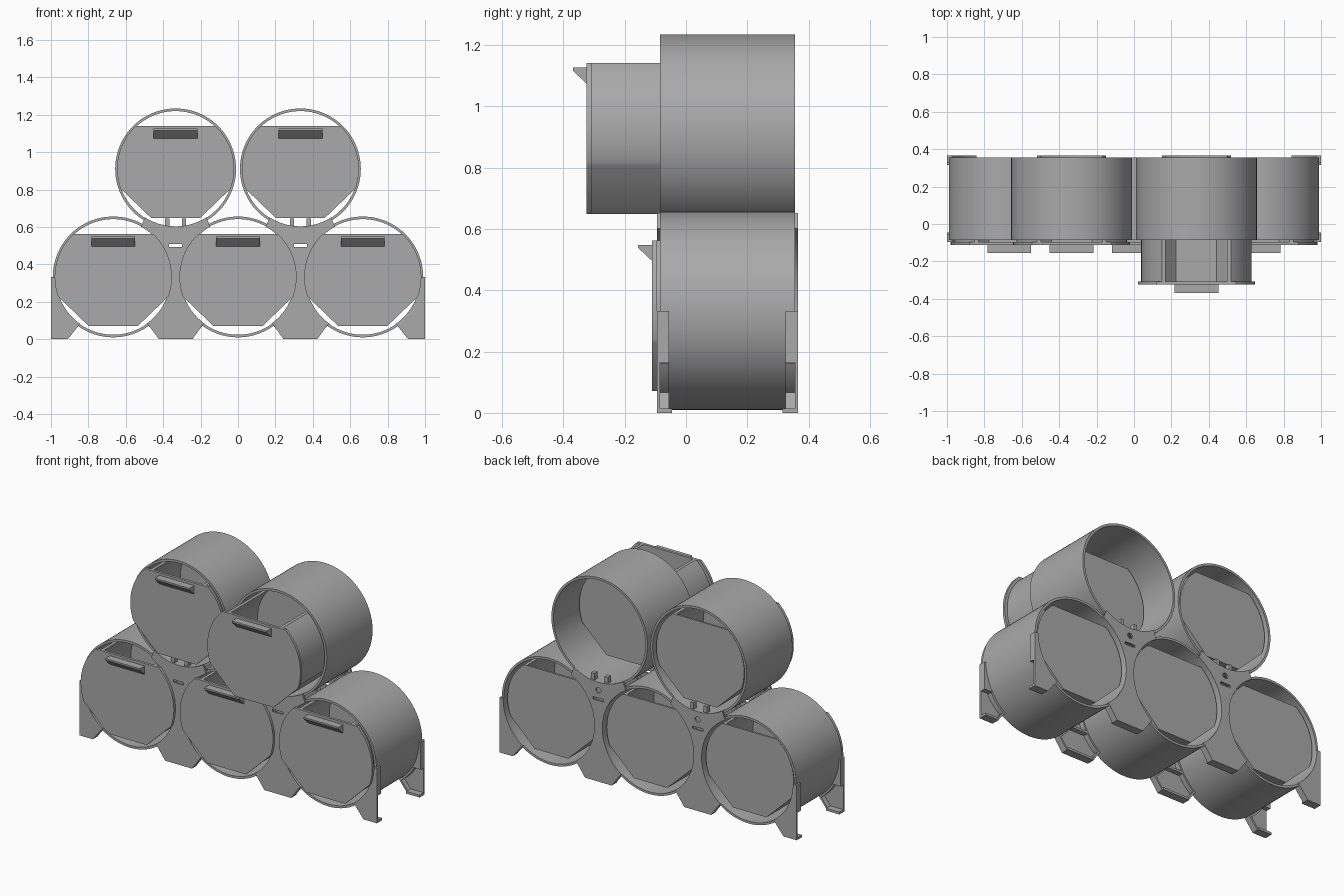
import bpy, bmesh
from math import sin, cos, asin, degrees, radians, sqrt

if "Cube" in bpy.data.objects:
    bpy.data.objects.remove(bpy.data.objects["Cube"])

grey = bpy.data.materials.new("grey plastic")
grey.use_nodes = True
grey.diffuse_color = (0.4, 0.4, 0.4, 1)
grey.node_tree.nodes["Principled BSDF"].inputs["Base Color"].default_value = (0.4, 0.4, 0.4, 1)

R_OUT, R_IN = 0.323, 0.309          # storage tube
SPACING, LOW_Z = 0.667, 0.333
HIGH_Z = LOW_Z + SPACING * sqrt(0.75)
FRONT, BACK = -0.085, 0.355         # tube ends
PLATE = 0.01
PULL = 0.213                        # travel of the open drawer


def arc(cx, cz, r, a0, a1, n=24):
    return [(cx + r * cos(radians(a0 + (a1 - a0) * i / n)),
             cz + r * sin(radians(a0 + (a1 - a0) * i / n))) for i in range(n + 1)]


def build(name, bm):
    bmesh.ops.recalc_face_normals(bm, faces=bm.faces)
    me = bpy.data.meshes.new(name)
    bm.to_mesh(me)
    bm.free()
    me.materials.append(grey)
    ob = bpy.data.objects.new(name, me)
    bpy.context.collection.objects.link(ob)
    return ob


def prism(name, groups, axis="y"):
    """Extrude outlines; each group is (points, start, end)."""
    bm = bmesh.new()
    for pts, s, e in groups:
        place = (lambda p, t: (p[0], t, p[1])) if axis == "y" else (lambda p, t: (t, p[0], p[1]))
        a = [bm.verts.new(place(p, s)) for p in pts]
        b = [bm.verts.new(place(p, e)) for p in pts]
        bm.faces.new(a)
        bm.faces.new(b[::-1])
        for i in range(len(pts)):
            j = (i + 1) % len(pts)
            bm.faces.new((a[i], b[i], b[j], a[j]))
    return build(name, bm)


def rect(x0, x1, z0, z1):
    return [(x0, z0), (x1, z0), (x1, z1), (x0, z1)]


def tube(name, x, z):
    bm = bmesh.new()
    n = 96
    rings = []
    for r, y in ((R_OUT, FRONT), (R_OUT, BACK), (R_IN, BACK), (R_IN, FRONT)):
        rings.append([bm.verts.new((px, y, pz)) for px, pz in arc(x, z, r, 0, 360, n)[:-1]])
    for k in range(4):
        a, b = rings[k], rings[(k + 1) % 4]
        for i in range(n):
            j = (i + 1) % n
            bm.faces.new((a[i], a[j], b[j], b[i]))
    return build(name, bm)


def drawer_outline(x, z, r, top=0.23, low=-0.105, bottom=-0.262):
    """Round outline with flat top, flat bottom and cut lower corners."""
    a_top, a_low = degrees(asin(top / r)), degrees(asin(low / r))
    half = r * cos(radians(a_low)) + (bottom - low) * 1.04
    right = arc(0, 0, r, a_top, a_low) + [(half, bottom)]
    return [(x + px, z + pz) for px, pz in right + [(-px, pz) for px, pz in right[::-1]]]


def drawer(name, x, z, shift):
    f = FRONT - PLATE - shift
    tail = 0.34 - shift
    outer = drawer_outline(x, z, 0.295)
    inner = drawer_outline(x, z, 0.283, low=-0.1, bottom=-0.25)
    inner[0], inner[-1] = (inner[0][0], z + 0.23), (inner[-1][0], z + 0.23)
    prism(name + "_tray", [(outer + inner[::-1], f, tail - 0.012)])
    prism(name + "_back", [(outer, tail - 0.012, tail)])
    prism(name + "_front", [(drawer_outline(x, z, 0.313), f - 0.016, f)])
    y = f - 0.016
    grip = [(y, z + 0.215), (y - 0.045, z + 0.215), (y - 0.045, z + 0.205), (y, z + 0.163)]
    prism(name + "_handle", [(grip, x - 0.117, x + 0.117)], "x")


def cut(target, cutter):
    cutter.hide_render = True
    cutter.hide_viewport = True
    mod = target.modifiers.new("cut", "BOOLEAN")
    mod.object = cutter
    mod.solver = "EXACT"


def connector(name, x, front):
    """Plate joining two lower tubes and cradling an upper one."""
    side = SPACING / 2
    outline = ([(x + 0.09, 0), (x + 0.146, 0.077)]
               + arc(x + side, LOW_Z, 0.307, 234.5, 119)
               + arc(x, HIGH_Z, 0.307, -57.6, -122.4)
               + arc(x - side, LOW_Z, 0.307, 61, -54.5)
               + [(x - 0.146, 0.077), (x - 0.09, 0)])
    y0, inner, deep = (FRONT - PLATE, FRONT, -0.055) if front else (BACK + PLATE, BACK, 0.325)
    plate = prism(name + "_plate", [(outline, y0, inner)])
    slot = prism(name + "_slot_cutter", [(rect(x - 0.035, x + 0.035, 0.492, 0.508), y0 - 0.02, y0 + 0.02)])
    cut(plate, slot)
    if not front:
        hole = prism(name + "_hole_cutter", [(arc(x, 0.555, 0.017, 0, 345, 23), y0 - 0.02, y0 + 0.02)])
        cut(plate, hole)
    # Flanges against the tubes, and the foot pad
    wall = lambda cx, cz, a, b: arc(cx, cz, R_OUT, a, b) + arc(cx, cz, R_OUT + 0.009, b, a)
    groups = [(wall(x - side, LOW_Z, -54, 58), inner, deep),
              (wall(x + side, LOW_Z, 234, 122), inner, deep),
              (wall(x, HIGH_Z, -62, -118), inner, deep),
              (rect(x - 0.06, x + 0.06, 0.155, 0.168), inner, deep),
              (rect(x - 0.09, x + 0.09, 0, 0.014), inner, deep + (0.01 if front else -0.01))]
    for s in (-1, 1):
        groups.append(([(x + s * 0.09, 0), (x + s * 0.146, 0.077),
                        (x + s * 0.132, 0.077), (x + s * 0.078, 0)], inner, deep))
    prism(name + "_flanges", groups)
    # Clips that grip the floor of the upper tube
    prism(name + "_clips", [(rect(x + c - 0.011, x + c + 0.011, 0.592, 0.645), inner, deep)
                            for c in (-0.045, 0.045)])


def end_bracket(name, s, front):
    """Outer foot that supports the last lower tube."""
    y0, inner, deep = (FRONT - PLATE, FRONT, -0.055) if front else (BACK + PLATE, BACK, 0.325)
    flip = lambda pts: [(s * px, pz) for px, pz in pts]
    edge = arc(SPACING, LOW_Z, 0.307, -55, 0)
    outline = [(1, LOW_Z), (1, 0), (0.91, 0), (0.848, 0.077)] + edge
    prism(name + "_plate", [(flip(outline), y0, inner)])
    cheek = [(1, LOW_Z), (1, 0.165)] + arc(SPACING, LOW_Z, R_OUT, -31, 0)
    strip = arc(SPACING, LOW_Z, R_OUT, -54, -31) + arc(SPACING, LOW_Z, R_OUT + 0.012, -31, -54)
    leg = [(0.91, 0), (0.848, 0.077), (0.862, 0.077), (0.924, 0)]
    prism(name + "_flanges", [(flip(cheek), inner, deep), (flip(strip), inner, deep),
                              (flip(leg), inner, deep),
                              (flip(rect(0.91, 1, 0, 0.014)), inner, deep + (0.01 if front else -0.01))])


# Tubes with their drawers; the upper left drawer is pulled out
for label, x, z, shift in (("lower_right", -SPACING, LOW_Z, 0), ("lower_middle", 0, LOW_Z, 0),
                           ("lower_left", SPACING, LOW_Z, 0), ("upper_right", -SPACING / 2, HIGH_Z, 0),
                           ("upper_left", SPACING / 2, HIGH_Z, PULL)):
    tube(label + "_tube", x, z)
    drawer(label + "_drawer", x, z, shift)

# Connectors and end brackets, front and back
for s, side_name in ((-1, "right"), (1, "left")):
    for front, end in ((True, "front"), (False, "back")):
        connector(f"{end}_{side_name}_connector", s * SPACING / 2, front)
        end_bracket(f"{end}_{side_name}_bracket", s, front)

# Smooth the round walls, keep the edges crisp
bpy.ops.object.select_all(action="DESELECT")
for ob in bpy.context.collection.objects:
    if ob.type == "MESH" and not ob.hide_render:
        ob.select_set(True)
        bpy.context.view_layer.objects.active = ob
bpy.ops.object.shade_smooth_by_angle(angle=radians(30))
